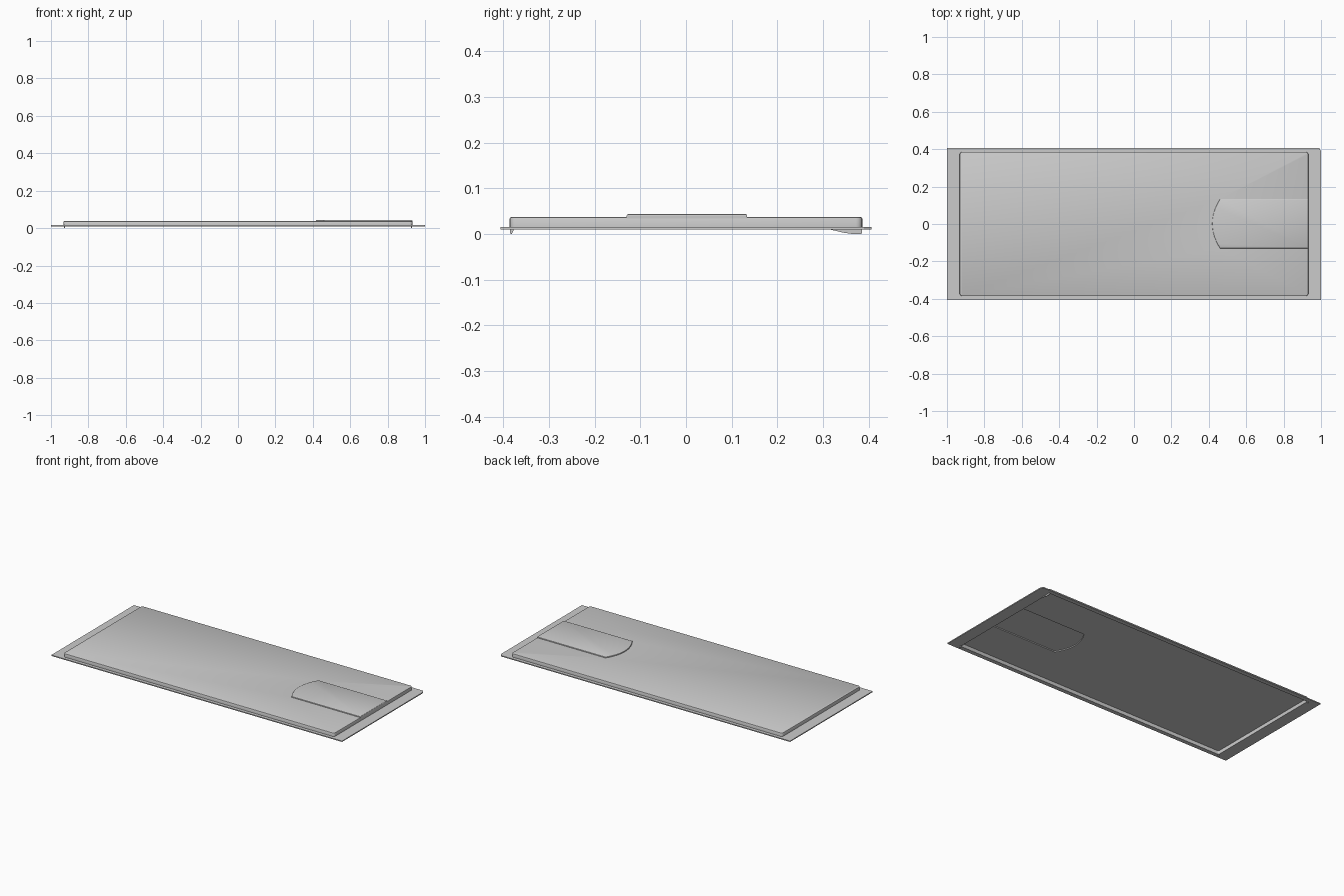
import bpy, bmesh
from math import sin, cos, pi, asin

if "Cube" in bpy.data.objects:
    bpy.data.objects.remove(bpy.data.objects["Cube"])


def rounded_rect(hx, hy, r, inset=0.0, seg=4):
    """Counter-clockwise rounded rectangle centred on the origin."""
    hx, hy, r = hx - inset, hy - inset, max(r - inset, 0.002)
    pts = []
    for k, (sx, sy) in enumerate([(1, 1), (-1, 1), (-1, -1), (1, -1)]):
        for i in range(seg + 1):
            a = k * pi / 2 + i / seg * pi / 2
            pts.append((sx * (hx - r) + r * cos(a), sy * (hy - r) + r * sin(a)))
    return pts


def tongue_outline(end, inset=0.0, seg=12):
    """Strip running to the right end, with a bowed left end."""
    h, mid, bow = 0.132 - inset, 0.002, 0.042
    pts = [(end, mid - h), (end, mid + h)]
    for i in range(seg + 1):
        t = 1 - 2 * i / seg
        pts.append((0.46 + inset - bow * (1 - t * t), mid + h * t))
    return pts


def stack(name, layers):
    """Closed solid from matching outlines at rising heights."""
    bm = bmesh.new()
    rings = [[bm.verts.new((x, y, z)) for x, y in pts] for pts, z in layers]
    bm.faces.new(rings[0][::-1])
    bm.faces.new(rings[-1])
    n = len(rings[0])
    for a, b in zip(rings, rings[1:]):
        for i in range(n):
            j = (i + 1) % n
            bm.faces.new((a[i], a[j], b[j], b[i]))
    bmesh.ops.recalc_face_normals(bm, faces=bm.faces)
    me = bpy.data.meshes.new(name)
    bm.to_mesh(me)
    bm.free()
    ob = bpy.data.objects.new(name, me)
    bpy.context.collection.objects.link(ob)
    return ob


def combine(target, tool, operation):
    mod = target.modifiers.new(operation.lower(), 'BOOLEAN')
    mod.operation, mod.solver, mod.object = operation, 'EXACT', tool
    bpy.context.view_layer.objects.active = target
    bpy.ops.object.modifier_apply(modifier=mod.name)
    bpy.data.objects.remove(tool, do_unlink=True)


PX, PY, R, T = 0.932, 0.386, 0.014, 0.006

# Thin flange with one clipped corner
rim = [(-1, -0.406), (1, -0.406), (1, 0.39), (0.99, 0.406), (-1, 0.406)]
pressed_panel = stack("pressed_panel", [(rim, 0.0095), (rim, 0.0155)])

# Raised panel with a softened top edge
raised = stack("raised_panel", [
    (rounded_rect(PX, PY, R), 0.0125),
    (rounded_rect(PX, PY, R), 0.0335),
    (rounded_rect(PX, PY, R, 0.0012), 0.036),
    (rounded_rect(PX, PY, R, 0.004), 0.0373)])
combine(pressed_panel, raised, 'UNION')

# Raised tongue at the right end
tongue = stack("tongue", [
    (tongue_outline(PX + 0.0003), 0.034),
    (tongue_outline(PX + 0.0003), 0.0405),
    (tongue_outline(PX - 0.001, 0.001), 0.0425),
    (tongue_outline(PX - 0.003, 0.003), 0.0435)])
combine(pressed_panel, tongue, 'UNION')

# Hollow underside following the panel and the tongue
inner = rounded_rect(PX, PY, R, T)
combine(pressed_panel, stack("panel_cavity", [(inner, 0.0), (inner, 0.0313)]), 'DIFFERENCE')
inner = tongue_outline(PX - T - 0.0005, T)
combine(pressed_panel, stack("tongue_cavity", [(inner, 0.025), (inner, 0.0375)]), 'DIFFERENCE')

# Tiny lips hanging below the panel corners
for label, sx, sy, length in [("back_right", 1, 1, 0.07), ("front_right", 1, -1, 0.006),
                              ("back_left", -1, 1, 0.006), ("front_left", -1, -1, 0.006)]:
    x0, x1 = sx * (PX - 0.006), sx * (PX - 0.001)

    def strip(a, b):
        return [(x0, sy * a), (x1, sy * a), (x1, sy * b), (x0, sy * b)]
    stack("corner_lip_" + label, [
        (strip(0.383 - length * 0.25, 0.384), 0.0),
        (strip(0.383 - length * 0.55, 0.385), 0.003),
        (strip(0.383 - length, 0.385), 0.0105)])

bpy.ops.object.select_all(action='DESELECT')
pressed_panel.select_set(True)
bpy.context.view_layer.objects.active = pressed_panel
bpy.ops.object.shade_smooth_by_angle(angle=0.5)
